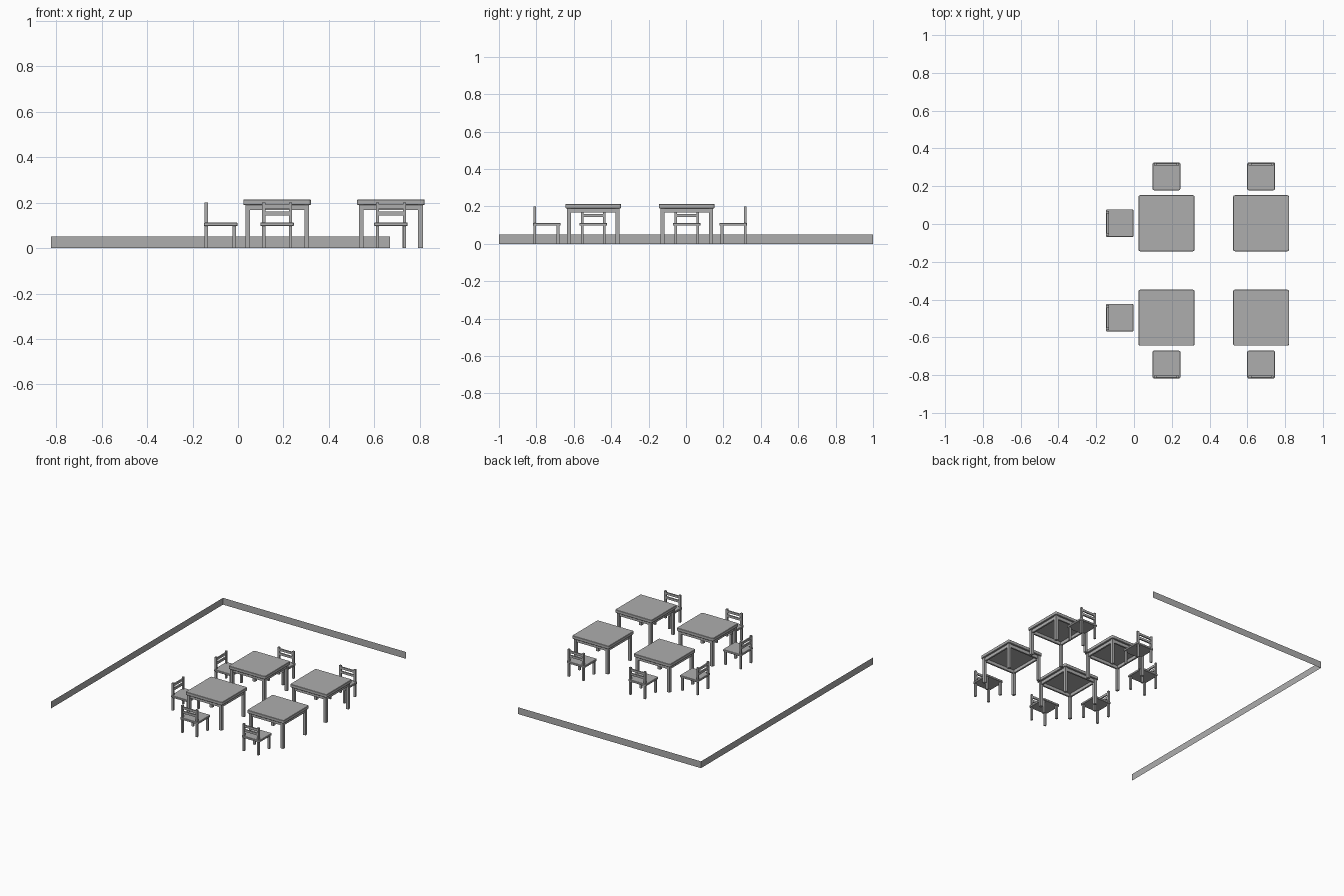
import bpy, bmesh, math
from mathutils import Matrix, Vector

if "Cube" in bpy.data.objects:
    bpy.data.objects.remove(bpy.data.objects["Cube"])

grey = bpy.data.materials.new("plain grey")
grey.diffuse_color = (0.42, 0.42, 0.42, 1)
grey.use_nodes = True
grey.node_tree.nodes["Principled BSDF"].inputs["Base Color"].default_value = grey.diffuse_color


def add_box(bm, x0, x1, y0, y1, z0, z1, corner=0.0, rim=0.0):
    """Box with optional rounded vertical corners and a softened rim."""
    part = bmesh.new()
    bmesh.ops.create_cube(part, size=1)
    bmesh.ops.transform(part, verts=part.verts, matrix=Matrix.Translation(
        ((x0 + x1) / 2, (y0 + y1) / 2, (z0 + z1) / 2))
        @ Matrix.Diagonal((x1 - x0, y1 - y0, z1 - z0, 1)))
    if corner:
        upright = [e for e in part.edges
                   if abs(e.verts[0].co.z - e.verts[1].co.z) > 1e-5]
        bmesh.ops.bevel(part, geom=upright, offset=corner, segments=3,
                        profile=0.5, affect='EDGES')
    if rim:
        edges = [e for e in part.edges
                 if abs(e.verts[0].co.z - e.verts[1].co.z) < 1e-5]
        bmesh.ops.bevel(part, geom=edges, offset=rim, segments=1,
                        affect='EDGES')
    tmp = bpy.data.meshes.new("tmp")
    part.to_mesh(tmp)
    part.free()
    bm.from_mesh(tmp)
    bpy.data.meshes.remove(tmp)


def make_mesh(name, boxes):
    bm = bmesh.new()
    for b in boxes:
        add_box(bm, *b)
    me = bpy.data.meshes.new(name)
    bm.to_mesh(me)
    bm.free()
    me.materials.append(grey)
    return me


def place(name, me, x=0, y=0, angle=0):
    ob = bpy.data.objects.new(name, me)
    ob.location = (x, y, 0)
    ob.rotation_euler.z = math.radians(angle)
    bpy.context.collection.objects.link(ob)


SIGNS = [(-1, -1), (1, -1), (1, 1), (-1, 1)]

# Table parts
H = 0.1485
table_top = make_mesh("table_top", [(-H, H, -H, H, 0.19, 0.213, 0.01, 0.002)])
table_legs = make_mesh("table_legs", [
    (sx * 0.13 - 0.01, sx * 0.13 + 0.01, sy * 0.13 - 0.01, sy * 0.13 + 0.01, 0, 0.19)
    for sx, sy in SIGNS])
table_apron = make_mesh("table_apron", [
    (-0.121, 0.121, s * 0.129 - 0.006, s * 0.129 + 0.006, 0.167, 0.19) for s in (-1, 1)] + [
    (s * 0.129 - 0.006, s * 0.129 + 0.006, -0.121, 0.121, 0.167, 0.19) for s in (-1, 1)])

# Chair parts, backrest towards +y
S = 0.0735
seat = make_mesh("seat", [(-S, S, -S, S, 0.097, 0.112, 0.008, 0.002)])
chair_front_legs = make_mesh("chair_front_legs", [
    (s * 0.059 - 0.0075, s * 0.059 + 0.0075, -0.067, -0.052, 0, 0.098) for s in (-1, 1)])
back_posts = make_mesh("back_posts", [
    (s * 0.059 - 0.007, s * 0.059 + 0.007, 0.057, 0.071, 0, 0.2) for s in (-1, 1)])
back_slats = make_mesh("back_slats", [
    (-0.053, 0.053, 0.059, 0.069, z, z + 0.016) for z in (0.144, 0.175)])

# Four tables
XS, YS = (0.172, 0.673), (0.004, -0.496)
for x in XS:
    for y in YS:
        for me in (table_top, table_legs, table_apron):
            place(me.name, me, x, y)

# Six chairs: behind, in front of and left of the tables
chairs = [(x, YS[0] + 0.248, 0) for x in XS]
chairs += [(x, YS[1] - 0.248, 180) for x in XS]
chairs += [(XS[0] - 0.248, y, 90) for y in YS]
for x, y, a in chairs:
    for me in (seat, chair_front_legs, back_posts, back_slats):
        place(me.name, me, x, y, a)

# Low wall: two paper-thin strips meeting in the back left corner
bm = bmesh.new()
path = [(-0.822, -1), (-0.822, 1), (0.669, 1)]
low = [bm.verts.new((x, y, 0)) for x, y in path]
high = [bm.verts.new((x, y, 0.05)) for x, y in path]
for i in range(2):
    bm.faces.new((low[i], low[i + 1], high[i + 1], high[i]))
wall = bpy.data.meshes.new("low_wall")
bm.to_mesh(wall)
bm.free()
wall.materials.append(grey)
place("low_wall", wall)
